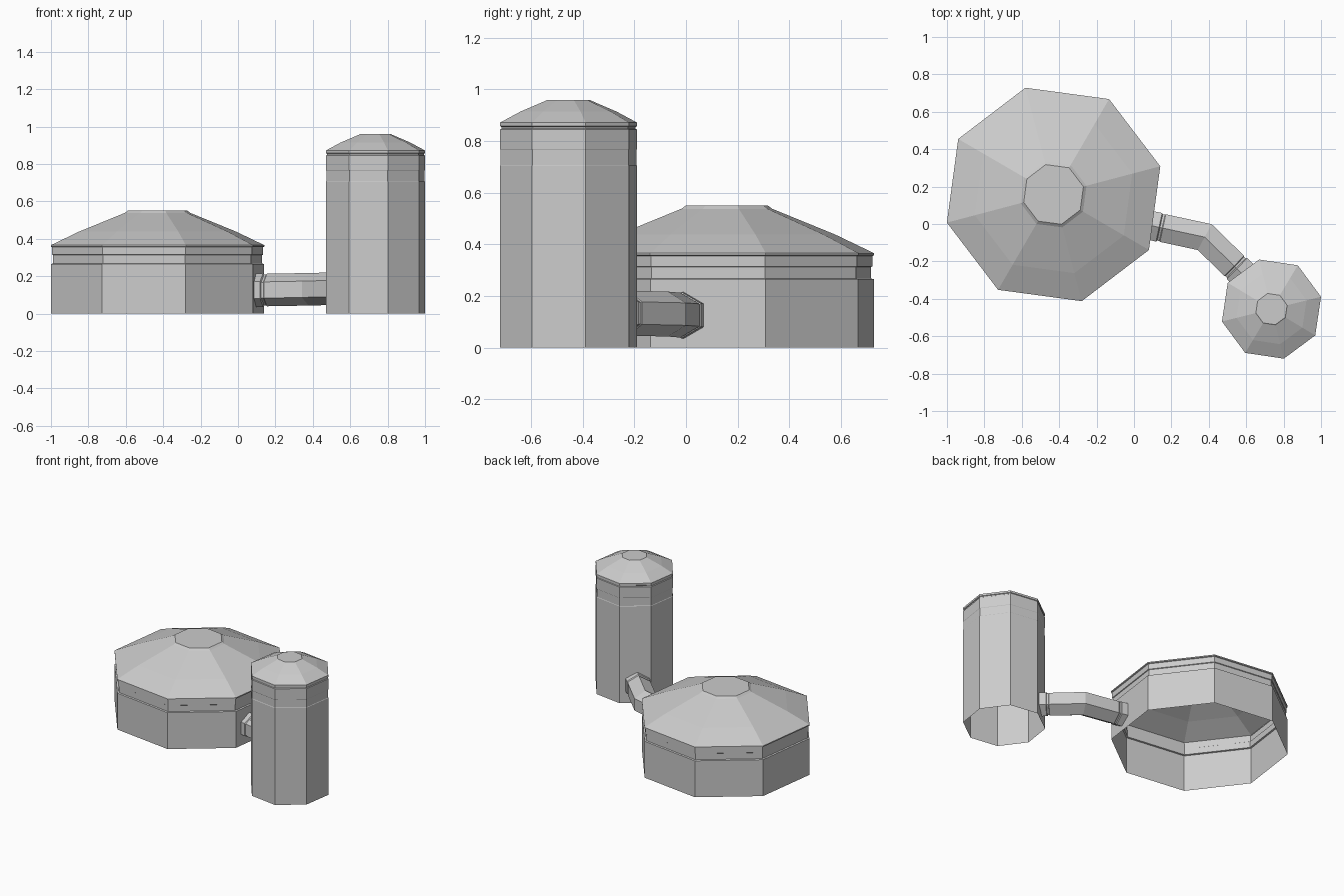
import bpy, bmesh
from math import sin, cos, radians, pi
from mathutils import Vector

if "Cube" in bpy.data.objects:
    bpy.data.objects.remove(bpy.data.objects["Cube"])


def skin_rings(name, rings, cap_end=False):
    """Join matching closed rings of points into a flat-faced shell."""
    bm = bmesh.new()
    loops = [[bm.verts.new(p) for p in ring] for ring in rings]
    n = len(loops[0])
    for a, b in zip(loops, loops[1:]):
        for i in range(n):
            j = (i + 1) % n
            bm.faces.new((a[i], a[j], b[j], b[i]))
    if cap_end:
        bm.faces.new(loops[-1])
    bm.normal_update()
    mesh = bpy.data.meshes.new(name)
    bm.to_mesh(mesh)
    bm.free()
    obj = bpy.data.objects.new(name, mesh)
    bpy.context.collection.objects.link(obj)
    return obj


def octagonal_tank(name, x, y, turn, profile):
    """Eight-sided open-bottomed tank from (radius, height) pairs."""
    angles = [radians(turn + 45 * k) for k in range(8)]
    rings = [[(x + r * cos(a), y + r * sin(a), z) for a in angles]
             for r, z in profile]
    return skin_rings(name, rings, cap_end=True)


# Wide tank: wall, recessed band, rim, two-slope roof and raised cap
octagonal_tank("wide_tank", -0.43, 0.158, 14.8, [
    (0.589, 0), (0.589, 0.265), (0.578, 0.268), (0.578, 0.312),
    (0.583, 0.315), (0.583, 0.355), (0.590, 0.358), (0.590, 0.366),
    (0.435, 0.438), (0.182, 0.538), (0.165, 0.55)])

# Tall tank: wall with a shallow band, groove under the rim, roof and cap
octagonal_tank("tall_tank", 0.735, -0.455, 14.0, [
    (0.273, 0), (0.273, 0.705), (0.271, 0.708), (0.271, 0.765),
    (0.273, 0.768), (0.273, 0.845), (0.268, 0.848), (0.268, 0.855),
    (0.273, 0.858), (0.273, 0.872), (0.193, 0.914), (0.090, 0.957),
    (0.086, 0.96)])

# Connecting pipe: hexagonal tube with one elbow and a collar at each end
start, elbow, end = (Vector(p) for p in (
    (0.09, -0.008, 0.125), (0.378, -0.070, 0.130), (0.583, -0.270, 0.135)))
d1, d2 = (elbow - start).normalized(), (end - elbow).normalized()
miter = (d1 + d2).normalized()


def hexagon(centre, direction, radius, stretch=1.0):
    side = Vector((-direction.y, direction.x, 0)).normalized() * stretch
    up = Vector((0, 0, 1))
    return [centre + radius * (sin(k * pi / 3) * side + cos(k * pi / 3) * up)
            for k in range(6)]


steps = [(0, 0.090), (0.045, 0.090), (0.050, 0.083), (0.062, 0.083),
         (0.066, 0.087)]
rings = [hexagon(start + d1 * s, d1, r) for s, r in steps]
rings.append(hexagon(elbow, miter, 0.087, 1 / miter.dot(d1)))
rings += [hexagon(end - d2 * s, d2, r) for s, r in reversed(steps)]
pipe = skin_rings("connecting_pipe", rings)
pipe.data.flip_normals()
